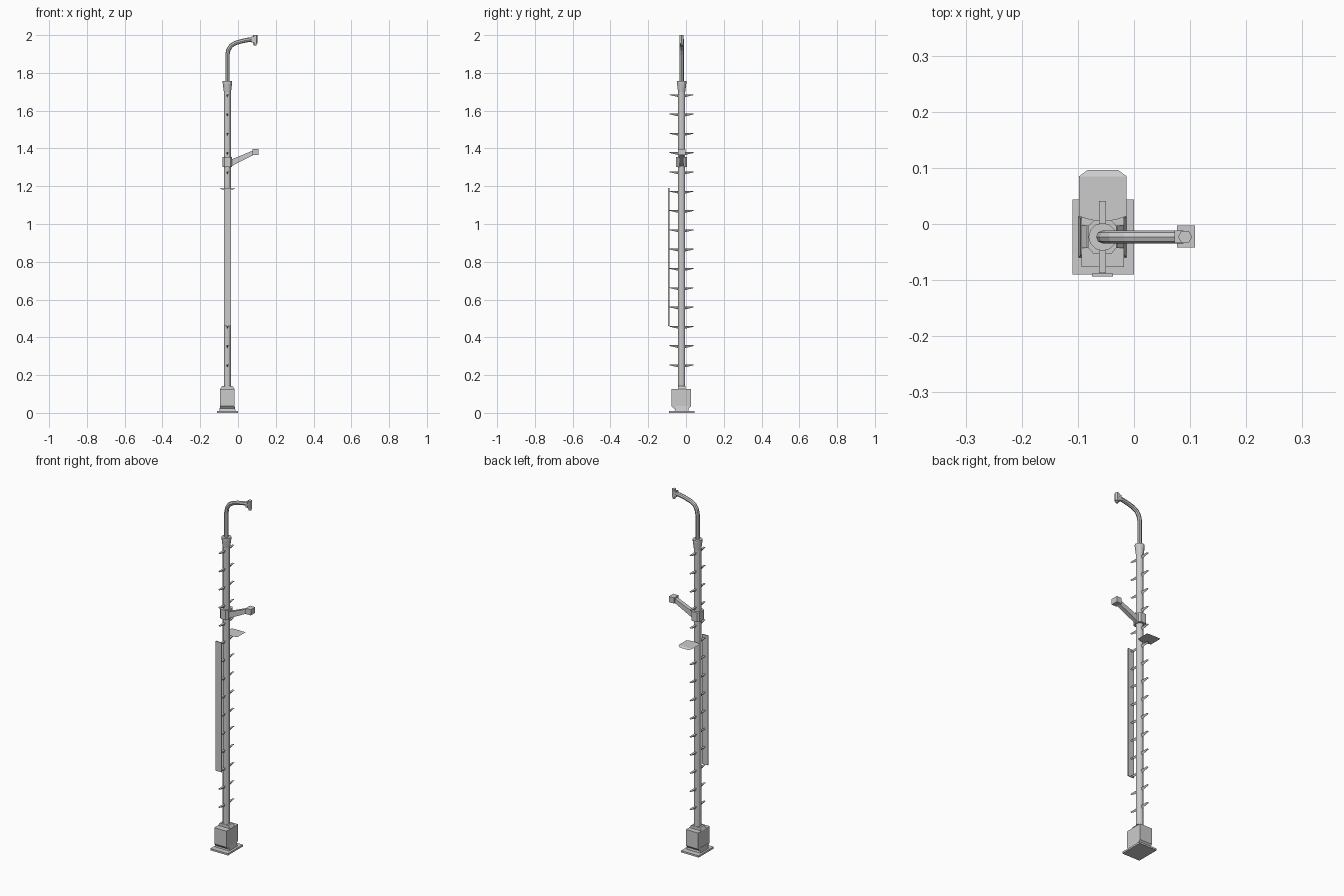
import bpy, bmesh, math
from mathutils import Vector

if "Cube" in bpy.data.objects:
    bpy.data.objects.remove(bpy.data.objects["Cube"])

CX, CY = -0.056, -0.023   # pole axis

def make(name, verts, faces):
    me = bpy.data.meshes.new(name)
    me.from_pydata(verts, [], faces)
    bm = bmesh.new()
    bm.from_mesh(me)
    bmesh.ops.recalc_face_normals(bm, faces=bm.faces)
    bm.to_mesh(me)
    bm.free()
    ob = bpy.data.objects.new(name, me)
    bpy.context.collection.objects.link(ob)
    return ob

def loft(name, rings):
    """Skin a stack of equal-length rings and cap both ends."""
    n = len(rings[0])
    verts = [v for r in rings for v in r]
    faces = [(k*n+i, k*n+(i+1) % n, (k+1)*n+(i+1) % n, (k+1)*n+i)
             for k in range(len(rings)-1) for i in range(n)]
    faces += [tuple(range(n))[::-1], tuple(range(len(verts)-n, len(verts)))]
    return make(name, verts, faces)

def rect(x0, x1, y0, y1, z):
    return [(x0, y0, z), (x1, y0, z), (x1, y1, z), (x0, y1, z)]

def box(name, x0, x1, y0, y1, z0, z1):
    return loft(name, [rect(x0, x1, y0, y1, z0), rect(x0, x1, y0, y1, z1)])

def lathe(name, x, y, profile, n):
    return loft(name, [[(x+r*math.cos(2*math.pi*i/n), y+r*math.sin(2*math.pi*i/n), z)
                        for i in range(n)] for r, z in profile])

def side_prism(name, yz, x0, x1):
    return loft(name, [[(x, y, z) for y, z in yz] for x in (x0, x1)])

def front_prism(name, xz, y0, y1):
    return loft(name, [[(x, y, z) for x, z in xz] for y in (y0, y1)])

# Base plate and pedestal
box("base_plate", -0.11, 0.0, -0.09, 0.044, 0, 0.01)
loft("pedestal", [rect(-0.099, -0.013, -0.06, 0.014, 0.01),
                  rect(-0.095, -0.018, -0.055, 0.010, 0.036)])
# Equipment box with chamfered lower edges, and a sloped cap
side_prism("base_box", [(-0.065, 0.022), (0.012, 0.022), (0.026, 0.036), (0.026, 0.127),
                        (-0.077, 0.127), (-0.077, 0.036)], -0.094, -0.018)
front_prism("box_cap", [(-0.094, 0.127), (-0.018, 0.127), (-0.03, 0.143), (-0.084, 0.143)],
            CY-0.02, CY+0.02)

# Main pole with flared head
lathe("pole", CX, CY, [(0.019, 0.12), (0.019, 1.70), (0.025, 1.745), (0.025, 1.757),
                       (0.015, 1.757)], 12)

# Climbing steps: flat-topped wedges tapering to both tips
for i in range(15):
    z = 0.25 + i*0.1022
    for s in (-1, 1):
        ya, yb = CY+s*0.012, CY+s*0.064
        w = 0.006
        loft("climbing_step", [[(CX-w, ya, z+0.006), (CX+w, ya, z+0.006), (CX, ya, z-0.010)],
                               [(CX-w, yb, z+0.006), (CX+w, yb, z+0.006), (CX, yb, z+0.002)]])

# Long front panel
box("front_panel", -0.075, -0.037, -0.094, -0.088, 0.46, 1.19)

# Thin rear shelf with curved front edge and bent-down lip
sz = 1.188
front = [(-0.098 + 0.085*t/6, 0.005 + 0.009*(t/3-1)**2, sz) for t in range(7)]
outline = front + [(-0.013, 0.085, sz), (-0.098, 0.085, sz)]
lip = [(-0.028, 0.096, sz-0.006), (-0.083, 0.096, sz-0.006)]
make("rear_shelf", outline + lip, [tuple(range(9)), (8, 7, 9, 10)])

# Clamp collar and tapered side arm
lathe_r = 0.01
cl = [(-0.082, -0.042), (-0.072, -0.053), (-0.04, -0.053), (-0.031, -0.042),
      (-0.031, -0.004), (-0.04, 0.006), (-0.072, 0.006), (-0.082, -0.004)]
loft("arm_clamp", [[(x, y, z) for x, y in cl] for z in (1.302, 1.355)])
front_prism("side_arm", [(-0.035, 1.306), (0.085, 1.367), (0.085, 1.391), (-0.035, 1.342)],
            CY-0.011, CY+0.011)
box("arm_end_block", 0.077, 0.109, -0.042, -0.003, 1.364, 1.396)

# Curved upper tube
pts = [(CX, 1.75), (CX, 1.895), (-0.051, 1.922), (-0.037, 1.944),
       (-0.014, 1.958), (0.02, 1.968), (0.055, 1.975), (0.088, 1.978)]
rings = []
for i, (x, z) in enumerate(pts):
    a, b = Vector(pts[max(i-1, 0)]), Vector(pts[min(i+1, len(pts)-1)])
    d = (b-a).normalized()
    rings.append([(x - d.y*0.0115*math.cos(k*math.pi/4), CY + 0.0115*math.sin(k*math.pi/4),
                   z + d.x*0.0115*math.cos(k*math.pi/4)) for k in range(8)])
loft("top_tube", rings)

# Hexagonal end fitting
lathe("end_fitting", 0.091, CY, [(0.008, 1.946), (0.008, 1.956), (0.0125, 1.956), (0.0125, 2.0)], 6)
box("end_collar", 0.072, 0.084, CY-0.011, CY+0.011, 1.96, 1.992)
